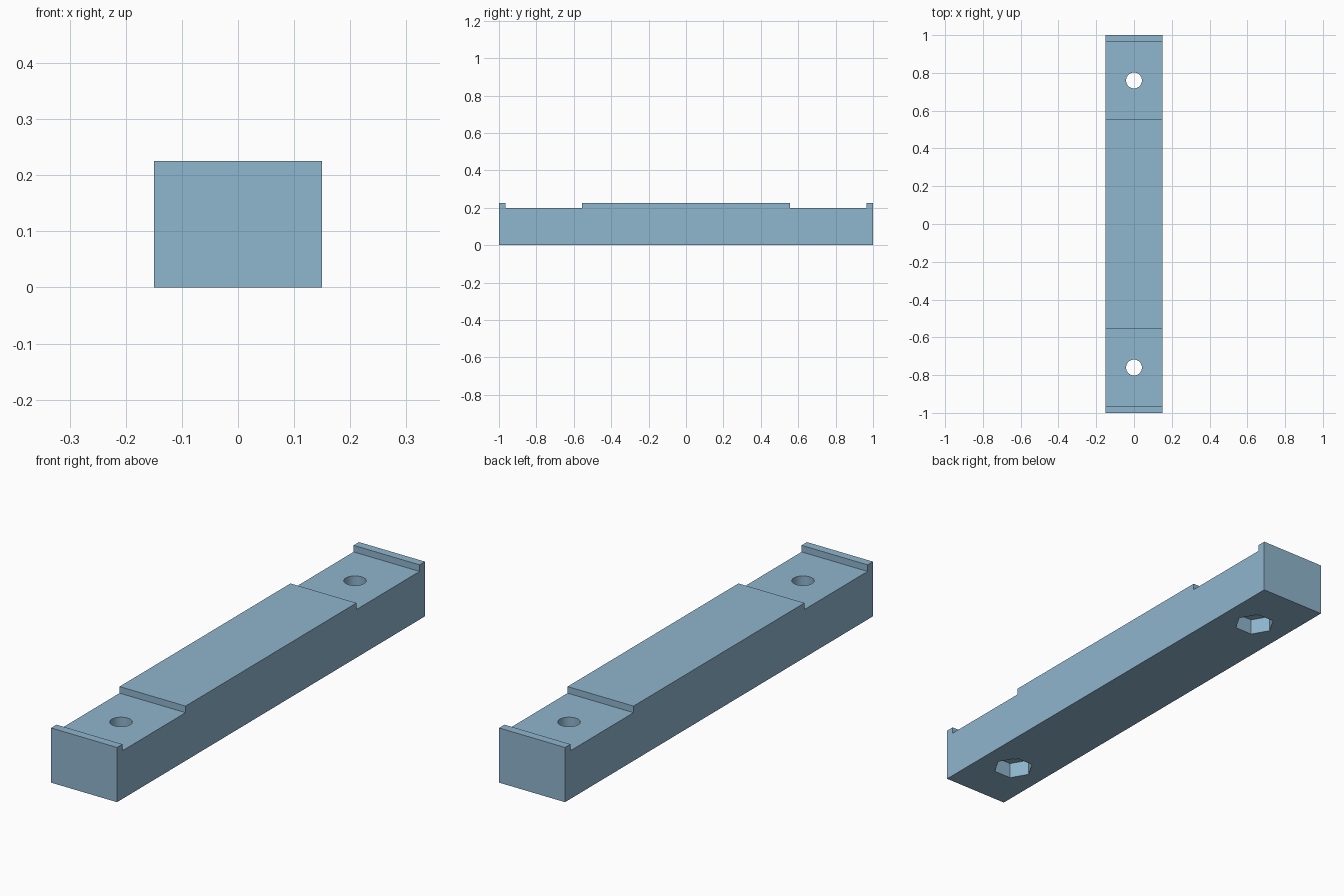
import bpy, math

if "Cube" in bpy.data.objects:
    bpy.data.objects.remove(bpy.data.objects["Cube"])

HALF_W, HALF_L = 0.15, 1.0
TOP, RECESS_Z = 0.225, 0.198
HOLE_Y = 0.76

blue = bpy.data.materials.new("steel blue")
blue.diffuse_color = (0.275, 0.465, 0.61, 1)
blue.use_nodes = True
blue.node_tree.nodes["Principled BSDF"].inputs["Base Color"].default_value = blue.diffuse_color

# Bar: stepped side profile extruded across the width
half = [(HALF_L, 0), (HALF_L, TOP), (0.965, TOP), (0.965, RECESS_Z),
        (0.555, RECESS_Z), (0.555, TOP)]
profile = half + [(-y, z) for y, z in reversed(half)]
n = len(profile)
verts = [(x, y, z) for x in (-HALF_W, HALF_W) for y, z in profile]
faces = [tuple(reversed(range(n))), tuple(range(n, 2 * n))]
faces += [(i, (i + 1) % n, (i + 1) % n + n, i + n) for i in range(n)]
mesh = bpy.data.meshes.new("mounting_bar")
mesh.from_pydata(verts, [], faces)
bar = bpy.data.objects.new("mounting_bar", mesh)
bpy.context.collection.objects.link(bar)
mesh.materials.append(blue)
bpy.context.view_layer.objects.active = bar
bar.select_set(True)
bpy.ops.object.mode_set(mode='EDIT')
bpy.ops.mesh.select_all(action='SELECT')
bpy.ops.mesh.normals_make_consistent(inside=False)
bpy.ops.object.mode_set(mode='OBJECT')


def drill(name, sides, radius, y, z0, z1):
    """Cut a vertical prism out of the bar."""
    bpy.ops.mesh.primitive_cylinder_add(
        vertices=sides, radius=radius, depth=z1 - z0,
        location=(0, y, (z0 + z1) / 2), rotation=(0, 0, math.pi / 2))
    cutter = bpy.context.object
    cutter.name = name
    cutter.hide_render = True
    cutter.data.materials.append(blue)
    mod = bar.modifiers.new(name, 'BOOLEAN')
    mod.operation, mod.solver, mod.object = 'DIFFERENCE', 'EXACT', cutter
    bpy.ops.object.select_all(action='DESELECT')
    bpy.context.view_layer.objects.active = bar
    bar.select_set(True)
    bpy.ops.object.modifier_apply(modifier=name)
    bpy.data.objects.remove(cutter)


# Screw holes with hexagonal nut pockets underneath
for y in (-HOLE_Y, HOLE_Y):
    drill("screw_hole_cutter", 48, 0.042, y, -0.1, 0.4)
    drill("nut_pocket_cutter", 6, 0.08, y, -0.1, 0.066)

bpy.ops.object.shade_smooth_by_angle(angle=math.radians(30))
